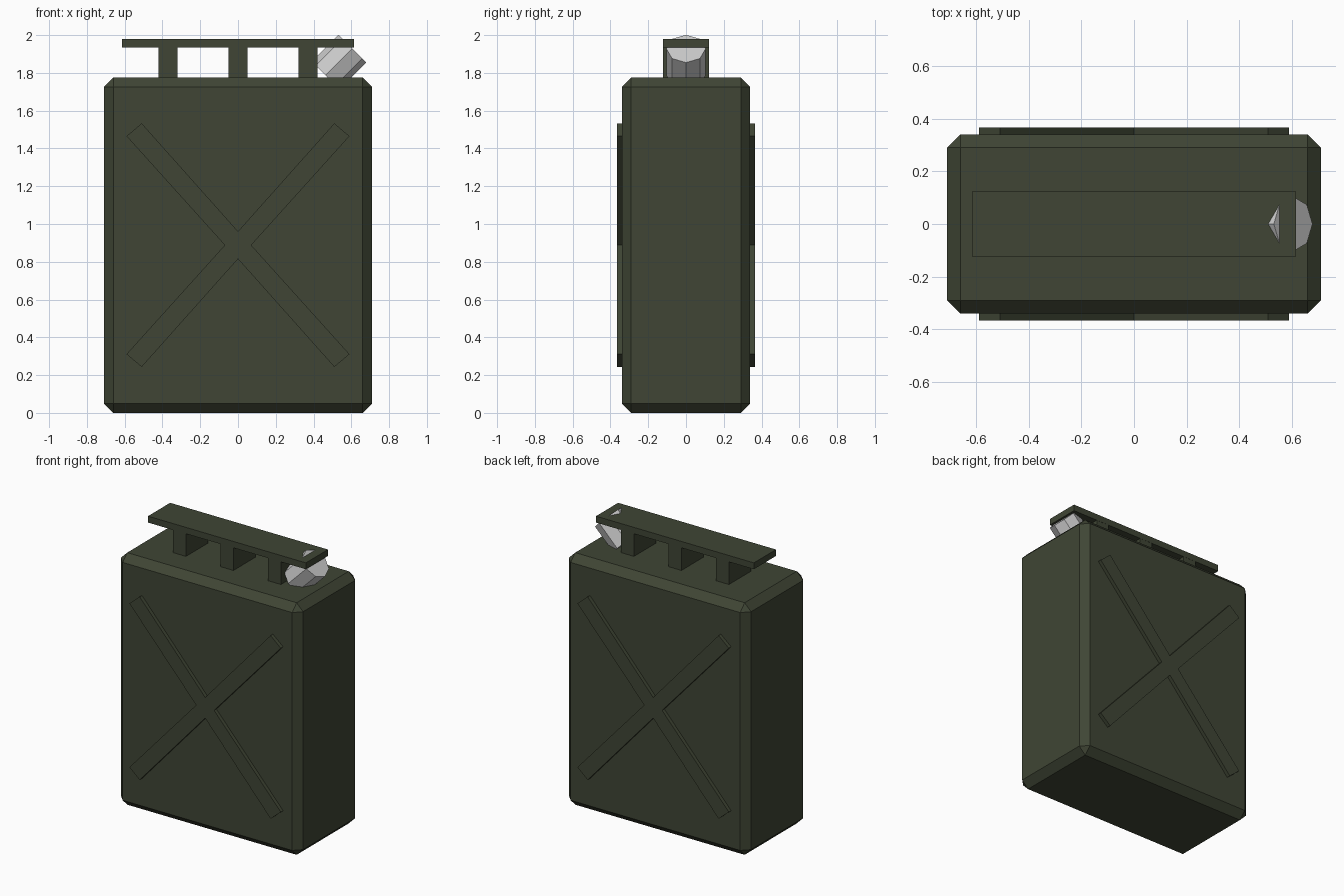
import bpy, bmesh
from math import radians
from mathutils import Matrix, Vector

if "Cube" in bpy.data.objects:
    bpy.data.objects.remove(bpy.data.objects["Cube"])

olive = bpy.data.materials.new("olive_paint")
olive.diffuse_color = (0.05, 0.06, 0.035, 1)
olive.use_nodes = True
olive.node_tree.nodes["Principled BSDF"].inputs["Base Color"].default_value = olive.diffuse_color


def make_object(name, bm, material=None):
    bmesh.ops.recalc_face_normals(bm, faces=bm.faces)
    mesh = bpy.data.meshes.new(name)
    bm.to_mesh(mesh)
    bm.free()
    obj = bpy.data.objects.new(name, mesh)
    bpy.context.collection.objects.link(obj)
    if material:
        mesh.materials.append(material)
    return obj


def box(name, x, y, z, chamfer=0):
    """Box spanning the given (min, max) ranges, with optional flat chamfers."""
    bm = bmesh.new()
    size = [b - a for a, b in (x, y, z)]
    mid = [(a + b) / 2 for a, b in (x, y, z)]
    bmesh.ops.create_cube(bm, size=1, matrix=Matrix.Translation(mid) @ Matrix.Diagonal((*size, 1)))
    if chamfer:
        bmesh.ops.bevel(bm, geom=bm.edges[:], offset=chamfer, segments=1, affect='EDGES')
    return make_object(name, bm, olive)


# Can body with chamfered edges
box("can_body", (-0.71, 0.71), (-0.34, 0.34), (0, 1.775), 0.05)

# Raised X-shaped ribs on the front and back
MID_Z = 0.888
outline = []
for sx, sz in ((1, 1), (-1, 1), (-1, -1), (1, -1)):
    quarter = [(0.59 * sx, 0.577 * sz), (0.51 * sx, 0.645 * sz)]
    if sx * sz > 0:
        outline += [(0.07 * sx, 0)] + quarter
    else:
        outline += [(0, 0.073 * sz)] + quarter[::-1]

for name, side in (("front_cross_rib", -1), ("back_cross_rib", 1)):
    bm = bmesh.new()
    face = bm.faces.new([bm.verts.new((x, side * 0.32, MID_Z + z)) for x, z in outline])
    grown = bmesh.ops.extrude_face_region(bm, geom=[face], use_keep_orig=True)["geom"]
    verts = [g for g in grown if isinstance(g, bmesh.types.BMVert)]
    bmesh.ops.translate(bm, verts=verts, vec=(0, side * 0.046, 0))
    make_object(name, bm, olive)

# Carrying handle: three posts and a flat bar
for name, x in (("left", -0.37), ("middle", 0), ("right", 0.37)):
    box(name + "_handle_post", (x - 0.05, x + 0.05), (-0.122, 0.122), (1.75, 1.94))
box("handle_bar", (-0.615, 0.615), (-0.123, 0.123), (1.935, 1.98))

# Tilted eight-sided spout cap
LENGTH = 0.2
bm = bmesh.new()
tilt = Matrix.Rotation(radians(45), 4, 'Y')
centre = Vector((0.605, 0, 1.928)) - tilt @ Vector((0, 0, LENGTH / 2))
bmesh.ops.create_cone(bm, cap_ends=True, segments=8, radius1=0.104, radius2=0.104,
                      depth=LENGTH, matrix=Matrix.Translation(centre) @ tilt)
make_object("spout_cap", bm)
